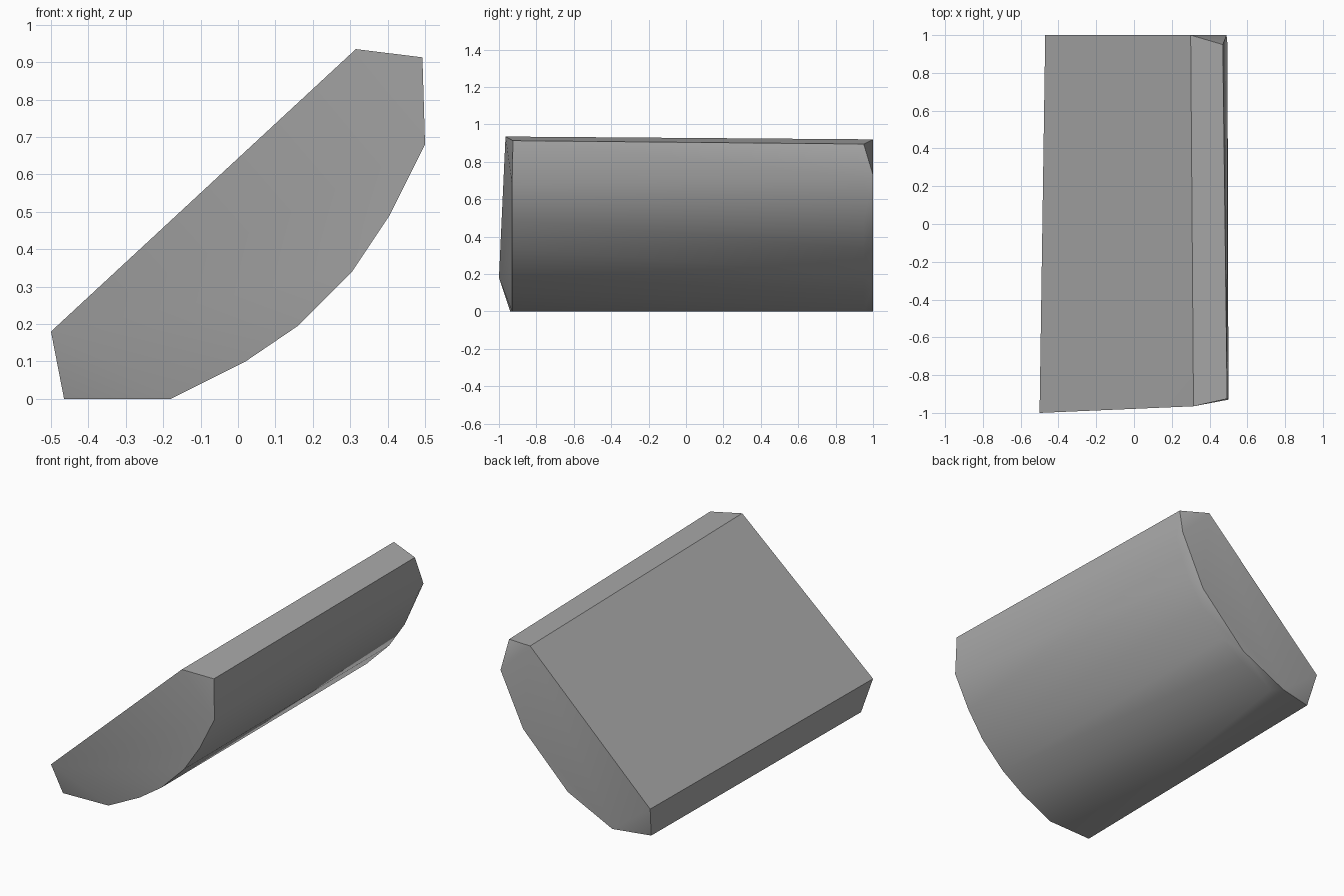
import bpy, bmesh, math

cube = bpy.data.objects.get("Cube")
if cube:
    bpy.data.objects.remove(cube, do_unlink=True)

# Plain grey material
grey = bpy.data.materials.new("mid grey")
grey.use_nodes = True
colour = (0.4, 0.4, 0.4, 1)
grey.diffuse_color = colour
grey.node_tree.nodes["Principled BSDF"].inputs["Base Color"].default_value = colour

# Curved underside profile (x, z), shared by both ends
arc = [(-0.18, 0), (0.02, 0.1), (0.16, 0.195), (0.305, 0.34), (0.405, 0.49)]

# Front end: flat edge leans forward, curved rim is set back
front = [(-0.5, -1, 0.18), (0.315, -0.965, 0.935),
         (-0.465, -0.94, 0), (0.493, -0.925, 0.913), (0.5, -0.93, 0.68)]
front += [(x, -0.93, z) for x, z in arc]

# Back end: coarse cap with a thin chamfer up to the curved rim
back = [(-0.47, 1, 0.18), (0.3, 1, 0.92), (-0.442, 0.95, 0), (0.47, 0.95, 0.895)]
back += [(x, 1, z) for x, z in [(-0.228, 0), (0.058, 0.138), (0.345, 0.427), (0.49, 0.73)]]
back += [(x, 0.95, z) for x, z in arc + [(0.495, 0.71)]]

# Wrap a convex skin round the two ends
bm = bmesh.new()
for point in front + back:
    bm.verts.new(point)
hull = bmesh.ops.convex_hull(bm, input=bm.verts)
loose = {g for g in hull["geom_interior"] + hull["geom_unused"] if isinstance(g, bmesh.types.BMVert)}
bmesh.ops.delete(bm, geom=list(loose), context="VERTS")
bmesh.ops.dissolve_limit(bm, angle_limit=math.radians(1), verts=bm.verts, edges=bm.edges)
bmesh.ops.recalc_face_normals(bm, faces=bm.faces)

mesh = bpy.data.meshes.new("split_log")
bm.to_mesh(mesh)
bm.free()
mesh.materials.append(grey)
log = bpy.data.objects.new("split_log", mesh)
bpy.context.collection.objects.link(log)

# Smooth the curved side, keep the cut edges sharp
bpy.ops.object.select_all(action="DESELECT")
log.select_set(True)
bpy.context.view_layer.objects.active = log
bpy.ops.object.shade_smooth_by_angle(angle=math.radians(35))
